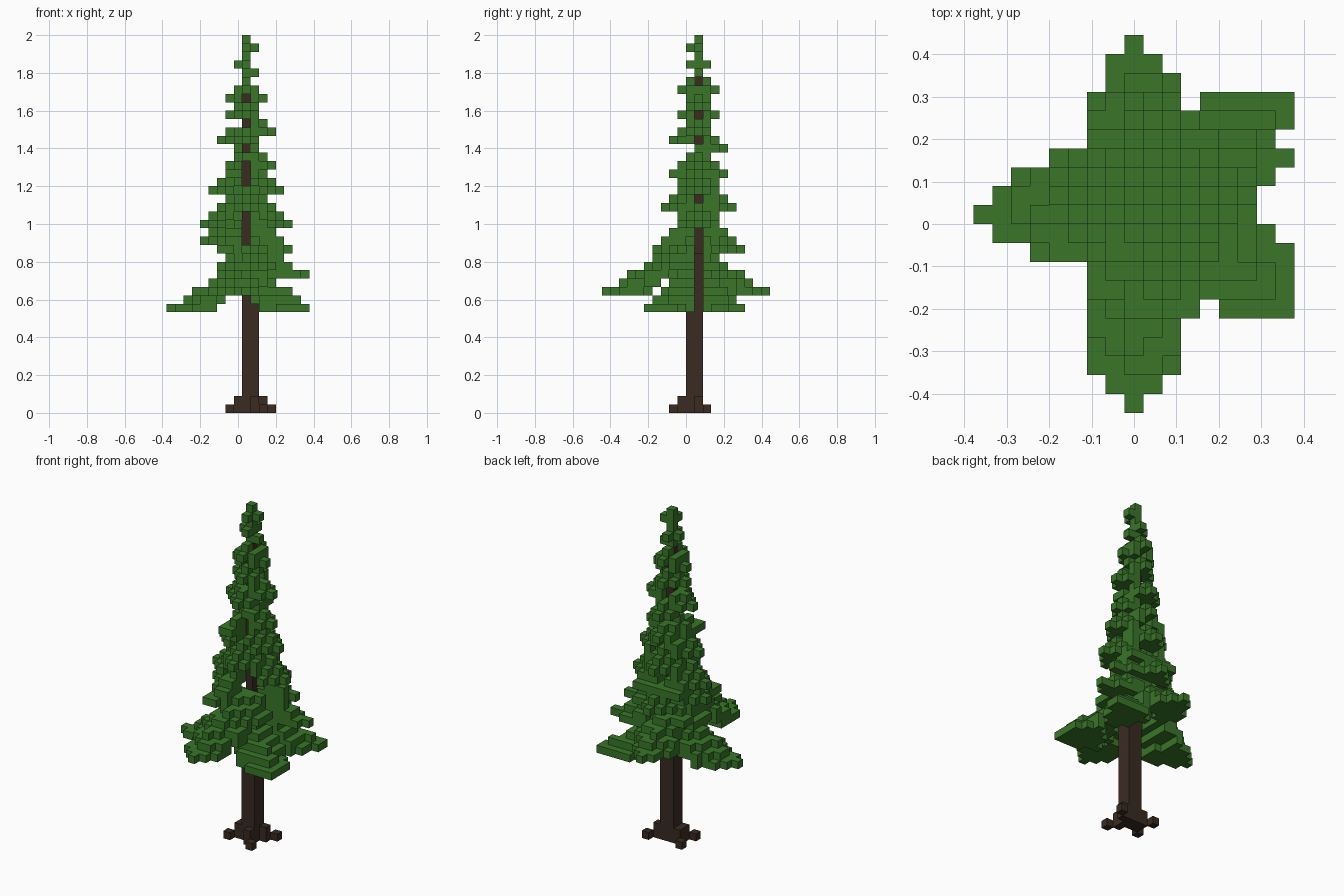
import bpy, bmesh
from mathutils import Vector

default = bpy.data.objects.get("Cube")
if default:
    bpy.data.objects.remove(default, do_unlink=True)

LAYERS = 45
CELL = 2 / LAYERS
ORIGIN = Vector((-8.5 * CELL, -10 * CELL, 0))
TRUNK = Vector((9, 11))


def make_material(name, colour):
    mat = bpy.data.materials.new(name)
    mat.use_nodes = True
    mat.diffuse_color = (*colour, 1)
    mat.node_tree.nodes["Principled BSDF"].inputs["Base Color"].default_value = (*colour, 1)
    return mat


def block(x, y, z):
    """All cells of a box given as ranges."""
    return {(i, j, k) for i in range(*x) for j in range(*y) for k in range(*z)}


def build(name, cells, mat, solid):
    """Skin a set of cells, leaving out faces hidden by solid neighbours."""
    bm = bmesh.new()
    corners = {}

    def vert(p):
        key = tuple(p)
        if key not in corners:
            corners[key] = bm.verts.new(ORIGIN + Vector(p) * CELL)
        return corners[key]

    for cell in sorted(cells):
        for axis in range(3):
            for step in (-1, 1):
                near = list(cell)
                near[axis] += step
                if tuple(near) in solid:
                    continue
                u, v = (axis + 1) % 3, (axis + 2) % 3
                loop = []
                for a, b in ((0, 0), (1, 0), (1, 1), (0, 1)):
                    p = list(cell)
                    p[axis] += step > 0
                    p[u] += a
                    p[v] += b
                    loop.append(vert(p))
                bm.faces.new(loop if step > 0 else loop[::-1])
    mesh = bpy.data.meshes.new(name)
    bm.to_mesh(mesh)
    bm.free()
    mesh.materials.append(mat)
    bpy.context.collection.objects.link(bpy.data.objects.new(name, mesh))


def frond(i, j, k):
    """Drooping branch: tapered plates stepping up from the tip to the trunk."""
    tip = Vector((i, j))
    out = tip - TRUNK
    dist = out.length
    inward = -out.normalized()
    corner = min(abs(out.x), abs(out.y)) > 1
    big = dist > 6
    step, length = (1.5, 5) if big else (1, 3)
    widest = 2.6 if big else 2.1 if dist > 3.7 else 1.2
    cells = set()
    for n in range(int(dist / 2) + 1):
        for x in range(17):
            for y in range(20):
                d = Vector((x, y)) - tip
                reach = d.dot(inward)
                along = reach - n * step
                side = abs(d.x * inward.y - d.y * inward.x)
                if not -0.3 <= along < length or reach > dist - 0.5:
                    continue
                # Corner branches stay within their own quarter
                if corner and ((x - TRUNK.x) * out.x <= 0 or (y - TRUNK.y) * out.y <= 0):
                    continue
                if side <= min(widest, 0.4 + along):
                    cells.add((x, y, k + n))
    return cells


# Trunk: thick below, one cell wide above
trunk = block((9, 11), (10, 12), (0, 19)) | block((9, 10), (11, 12), (19, 40))

# Roots: a raised inner cell and a low outer cell at each corner
roots = set()
for tip, inner in (((12, 12), (11, 11)), ((11, 8), (10, 9)), ((7, 12), (8, 11)), ((7, 9), (8, 10))):
    roots |= {(*tip, 0), (*inner, 0), (*inner, 1)}

# Wide bottom branches
lower = set()
for tip in ((0, 10, 12), (16, 16, 12), (16, 5, 12), (8, 19, 14), (8, 0, 14), (16, 13, 16)):
    lower |= frond(*tip)

# Upper branches on each side: (reach, layer)
sides = {
    (-1, 0): ((5, 20), (5, 22), (4, 26), (2, 29), (3, 32), (2, 35), (2, 37), (1, 41)),
    (1, 0): ((5, 22), (4, 26), (3, 29), (1, 31), (3, 33), (1, 36), (2, 37), (1, 40), (1, 43)),
    (0, 1): ((5, 19), (4, 24), (3, 28), (3, 31), (2, 35), (2, 38), (1, 41)),
    (0, -1): ((4, 24), (1, 30), (3, 32), (2, 35), (2, 38), (1, 41), (1, 43)),
}
upper = set()
for (dx, dy), branches in sides.items():
    for reach, layer in branches:
        upper |= frond(9 + dx * reach, 11 + dy * reach, layer)

# Corner branches filling the gaps between the sides
for tip in ((6, 8, 16), (6, 13, 17), (14, 13, 19), (6, 6, 19), (12, 8, 17),
            (12, 14, 21), (6, 14, 21), (11, 13, 25), (7, 8, 28), (7, 13, 27)):
    upper |= frond(*tip)

# Top shoot
upper |= block((9, 10), (11, 12), (40, LAYERS))

wood = trunk | roots
lower -= wood
upper -= wood | lower
solid = wood | lower | upper

bark = make_material("bark_brown", (0.042, 0.024, 0.016))
needles = make_material("needle_green", (0.041, 0.18, 0.022))
build("trunk", trunk, bark, solid)
build("roots", roots, bark, solid)
build("lower_branches", lower, needles, solid)
build("upper_branches", upper, needles, solid)
